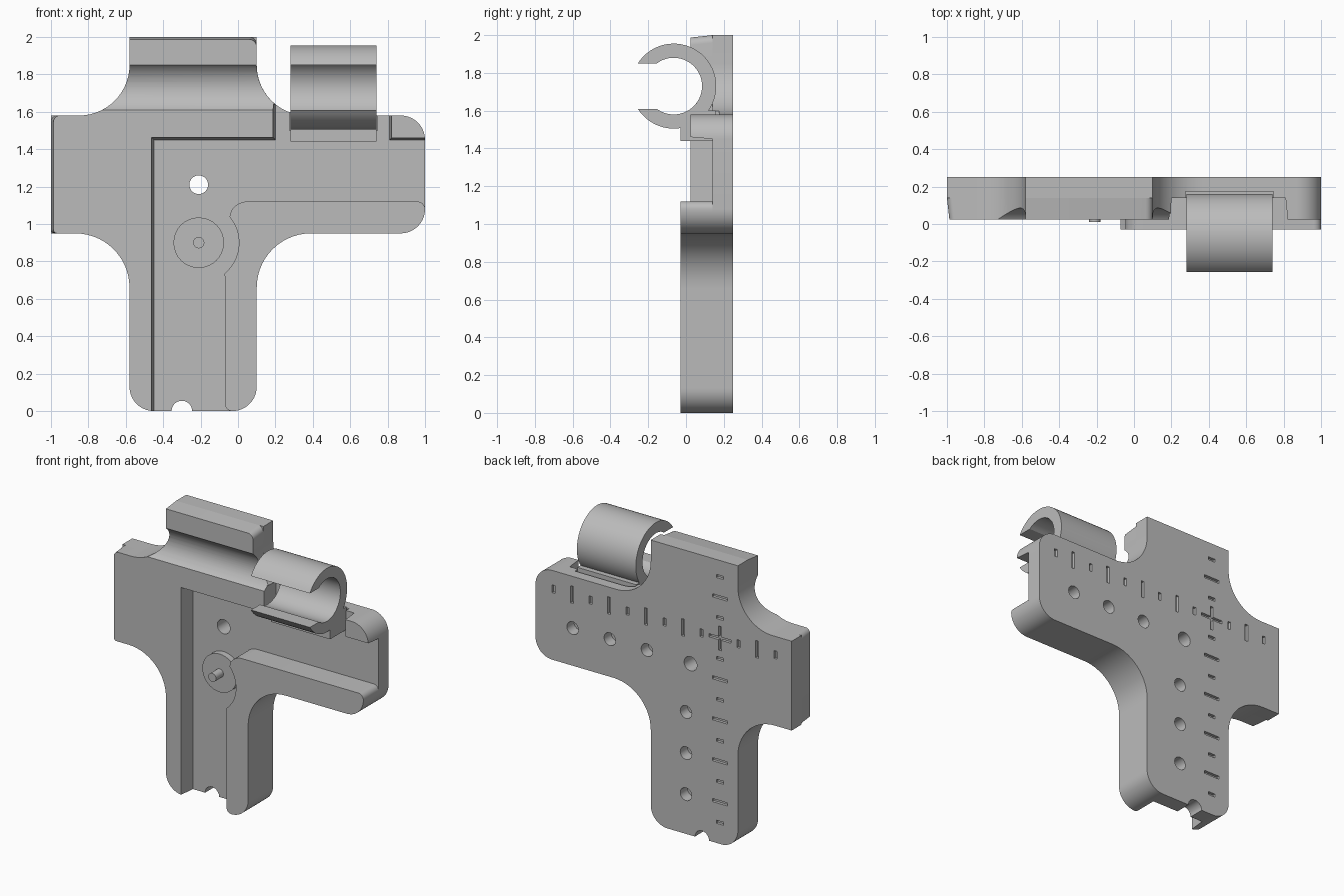
import bpy, bmesh
from math import sin, cos, radians

cube = bpy.data.objects.get("Cube")
if cube:
    bpy.data.objects.remove(cube, do_unlink=True)

# Single plain grey material
GREY = (0.5, 0.5, 0.5, 1)
mat = bpy.data.materials.new("plain grey")
mat.use_nodes = True
mat.diffuse_color = GREY
mat.node_tree.nodes["Principled BSDF"].inputs["Base Color"].default_value = GREY


def arc(cx, cz, r, a0, a1, n=14):
    angles = [radians(a0 + (a1 - a0) * i / n) for i in range(n + 1)]
    return [(cx + r * cos(a), cz + r * sin(a)) for a in angles]


def circle(cx, cz, r):
    return arc(cx, cz, r, 0, 360, 32)[:-1]


def box(cx, cz, w, h):
    return [(cx + sx * w / 2, cz + sz * h / 2)
            for sx, sz in ((-1, -1), (1, -1), (1, 1), (-1, 1))]


def extrude(name, outlines, t0, t1, axis="y", draft=None):
    """Extrude outlines along an axis; draft moves the points of the t0 end."""
    bm = bmesh.new()

    def vert(p, t):
        return bm.verts.new((p[0], t, p[1]) if axis == "y" else (t, p[0], p[1]))

    for pts in outlines:
        start = [vert(draft(*p) if draft else p, t0) for p in pts]
        end = [vert(p, t1) for p in pts]
        bm.faces.new(start)
        bm.faces.new(end[::-1])
        for i in range(len(pts)):
            j = (i + 1) % len(pts)
            bm.faces.new((start[i], end[i], end[j], start[j]))
    bmesh.ops.recalc_face_normals(bm, faces=bm.faces)
    mesh = bpy.data.meshes.new(name)
    bm.to_mesh(mesh)
    bm.free()
    mesh.materials.append(mat)
    ob = bpy.data.objects.new(name, mesh)
    bpy.context.collection.objects.link(ob)
    return ob


def activate(ob):
    bpy.ops.object.select_all(action="DESELECT")
    ob.select_set(True)
    bpy.context.view_layer.objects.active = ob


def cut(target, cutter):
    mod = target.modifiers.new("cut", "BOOLEAN")
    mod.operation = "DIFFERENCE"
    mod.solver = "EXACT"
    mod.object = cutter
    activate(target)
    bpy.ops.object.modifier_apply(modifier=mod.name)
    bpy.data.objects.remove(cutter, do_unlink=True)


FRONT, FLOOR, BACK, LIP = 0.025, 0.14, 0.25, -0.03

# Shared outline pieces
stem_right = arc(-0.03, 0.13, 0.13, -90, 0)
under_right = arc(0.39, 0.66, 0.29, 180, 90)
arm_low = arc(0.87, 1.08, 0.13, -90, 0)
arm_high = arc(0.87, 1.45, 0.13, 0, 90)
tower_left = arc(-0.85, 1.85, 0.27, 0, -90)
under_left = arc(-0.87, 0.66, 0.29, 90, 0)
stem_left = arc(-0.45, 0.13, 0.13, 180, 270)

# Cross-shaped back plate
plate = extrude("back_plate", [
    stem_right + under_right + arm_low + arm_high
    + arc(0.37, 1.85, 0.27, 270, 180) + [(0.1, 2), (-0.58, 2)]
    + tower_left + [(-1, 1.58), (-1, 0.95)] + under_left + stem_left],
    FLOOR, BACK)

# Through hole, bottom notch, round pockets and clip slot
cut(plate, extrude("through_cutter",
                   [circle(-0.21, 1.21, 0.05), circle(-0.3, 0, 0.055)], 0, 0.4))
cut(plate, extrude("pocket_cutter",
                   [circle(0.13 + 0.29 * i, 1.215, 0.045) for i in range(3)]
                   + [circle(-0.175, 0.28 + 0.29 * i, 0.045) for i in range(3)],
                   0.17, 0.4))
cut(plate, extrude("slot_cutter", [box(0.51, 1.6, 0.47, 0.2)], 0, 0.175))

# Engraved scale on the back: a row and a column crossing each other
STEP, SX, SZ = 0.1445, -0.44, 1.45


def length(k):
    return 0.17 if k == 0 else 0.055 if k % 2 else 0.12


row = [box(SX + STEP * k, SZ, 0.022, length(k)) for k in range(-3, 10)]
column = [box(SX, SZ + STEP * k, length(k), 0.022) for k in range(-9, 4)]
for ticks in (row, column):
    cut(plate, extrude("tick_cutter", ticks, BACK - 0.02, 0.4))


# Raised front body with slightly drafted walls
def body_draft(x, z):
    if x < -0.95:
        x += 0.013
    if z > 1.95:
        z -= 0.013
    if abs(z - 1.45) < 0.001:
        z += 0.013
    if abs(x + 0.45) < 0.001 or abs(x - 0.2) < 0.001:
        x -= 0.013
    return x, z


body = extrude("front_body", [
    [(-0.45, 1.45), (0.2, 1.45)]
    + [(0.2, 1.64)] + arc(0.37, 1.85, 0.27, 230, 180)
    + arc(0.06, 1.96, 0.04, 0, 90, 6) + [(-0.58, 2)] + tower_left
    + arc(-0.965, 1.545, 0.035, 90, 180, 6) + arc(-0.98, 0.97, 0.02, 180, 270, 4)
    + under_left + stem_left],
    FRONT, FLOOR, draft=body_draft)

# Cylindrical groove across the tower, in line with the clip
CY, CZ, BORE = -0.065, 1.73, 0.15
cut(body, extrude("groove_cutter", [arc(CY, CZ, BORE, 0, 360, 64)[:-1]], -1.2, 1.2, "x"))

# Small block at the arm corner
corner = extrude("corner_block", [[(0.81, 1.45)] + arm_high + [(0.81, 1.58)]],
                 FRONT, FLOOR,
                 draft=lambda x, z: (x + 0.012 if x < 0.82 else x,
                                     z + 0.01 if z < 1.451 else z))

# Raised lip with a round relief beside the disc
lip = extrude("lower_lip", [
    arc(-0.03, 0.04, 0.04, 180, 270, 6) + stem_right[1:] + under_right
    + arm_low[:-1] + arc(0.96, 1.08, 0.04, 0, 90, 6)
    + arc(0.05, 1.02, 0.1, 90, 150, 8)
    + arc(-0.21, 0.9, 0.215, 40, -50, 20) + [(-0.07, 0.71)]],
    LIP, FLOOR)

# Pivot disc and pin
disc = extrude("pivot_disc", [circle(-0.21, 0.9, 0.135)], 0.095, FLOOR)
pin = extrude("pivot_pin", [circle(-0.21, 0.9, 0.03)], 0.012, 0.1)

# Open ring clip and its foot
ring = extrude("clip_ring", [
    arc(CY, CZ, 0.225, -147.8, 147.8, 48) + arc(CY, CZ, BORE, 126.9, -126.9, 40)],
    0.28, 0.74, "x")
foot = extrude("clip_foot", [[
    (-0.03, 1.44), (0.155, 1.44), (0.155, 1.6), (0.06, 1.6), (0.03, 1.56),
    (-0.03, 1.53)]], 0.28, 0.74, "x")

# Smooth the curved walls, keep edges sharp
for ob in (plate, body, corner, lip, disc, pin, ring, foot):
    activate(ob)
    bpy.ops.object.shade_smooth_by_angle(angle=radians(25))
